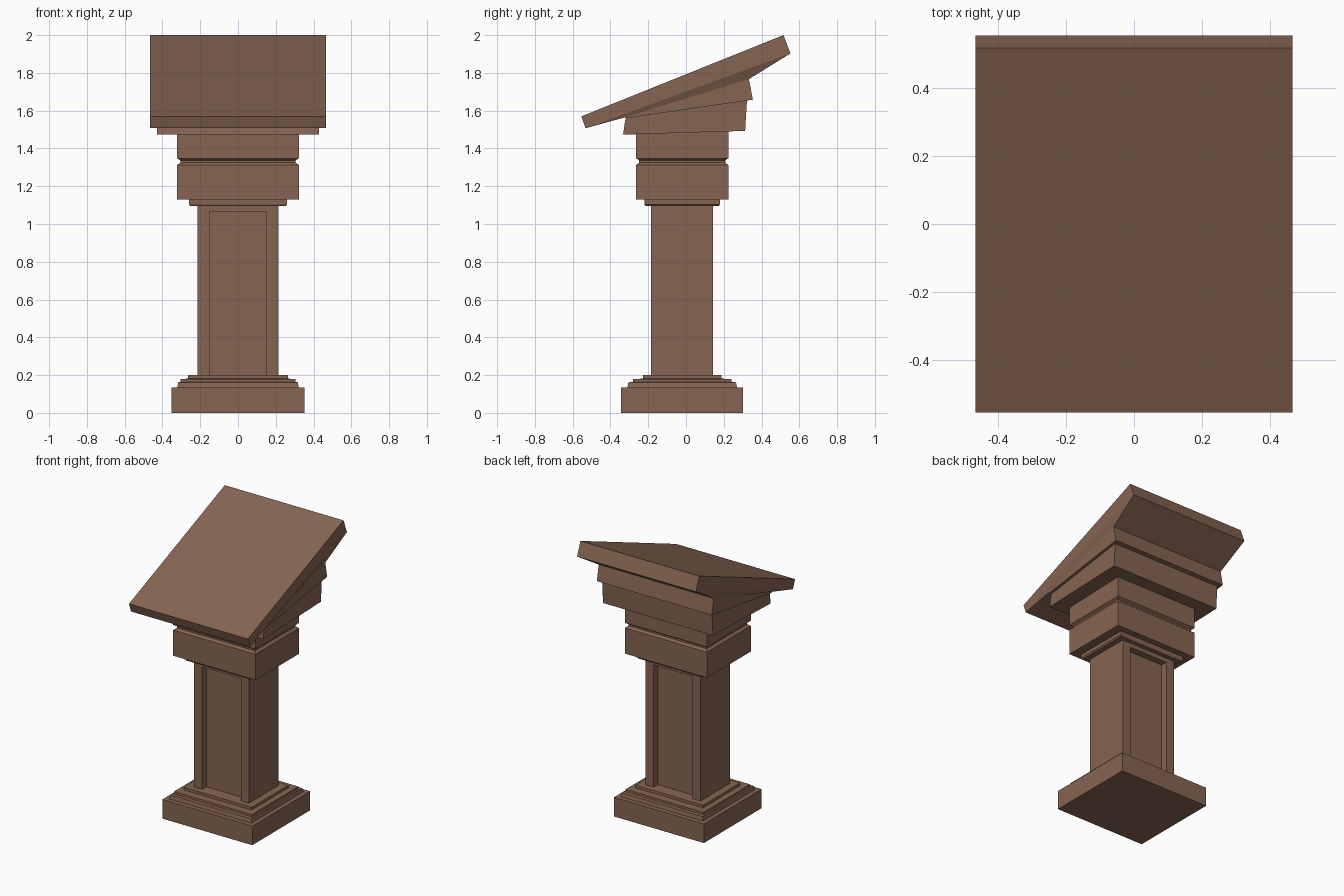
import bpy, bmesh

if "Cube" in bpy.data.objects:
    bpy.data.objects.remove(bpy.data.objects["Cube"])

wood = bpy.data.materials.new("brown_wood")
wood.diffuse_color = (0.24, 0.13, 0.085, 1)
wood.use_nodes = True
wood.node_tree.nodes["Principled BSDF"].inputs["Base Color"].default_value = wood.diffuse_color
YC = -0.02  # the pedestal sits slightly forward of the desk


def finish(name, bm):
    bmesh.ops.recalc_face_normals(bm, faces=bm.faces)
    me = bpy.data.meshes.new(name)
    bm.to_mesh(me)
    bm.free()
    me.materials.append(wood)
    ob = bpy.data.objects.new(name, me)
    bpy.context.collection.objects.link(ob)
    return ob


def loft(name, rings):
    """Skin four-sided rings given as (half width, front (y, z), back (y, z))."""
    bm = bmesh.new()
    loops = []
    for hx, f, b in rings:
        pts = ((-hx, *f), (hx, *f), (hx, *b), (-hx, *b))
        loops.append([bm.verts.new(p) for p in pts])
    for lo, hi in zip(loops, loops[1:]):
        for i in range(4):
            j = (i + 1) % 4
            bm.faces.new((lo[i], lo[j], hi[j], hi[i]))
    bm.faces.new(loops[0][::-1])
    bm.faces.new(loops[-1])
    return finish(name, bm)


def level(hx, hy, z):
    return hx, (YC - hy, z), (YC + hy, z)


def prism(name, outline, z0, z1):
    """Extrude a plan outline upwards."""
    bm = bmesh.new()
    face = bm.faces.new([bm.verts.new((x, y + YC, z0)) for x, y in outline])
    top = bmesh.ops.extrude_face_region(bm, geom=[face])["geom"]
    bmesh.ops.translate(bm, vec=(0, 0, z1 - z0),
                        verts=[v for v in top if isinstance(v, bmesh.types.BMVert)])
    return finish(name, bm)


# Foot: plinth and stepped moulding
loft("plinth", [level(0.352, 0.323, 0), level(0.352, 0.323, 0.135)])
loft("foot_moulding", [
    level(0.322, 0.29, 0.135), level(0.316, 0.285, 0.162), level(0.305, 0.26, 0.163),
    level(0.305, 0.26, 0.18), level(0.265, 0.207, 0.181), level(0.265, 0.207, 0.2)])

# Shaft: H-shaped plan gives the recessed front and back panels
W, D, PW, PD = 0.215, 0.164, 0.152, 0.117
quarter = [(W, D), (PW, D), (PW, PD)]
half = quarter + [(-x, y) for x, y in quarter[::-1]]
prism("shaft", half + [(-x, -y) for x, y in half], 0.2, 1.065)
loft("shaft_head", [level(W, D, 1.065), level(W, D, 1.1)])

# Capital: necking, block, groove, upper block
loft("capital", [
    level(0.252, 0.194, 1.095), level(0.26, 0.2, 1.104), level(0.26, 0.2, 1.13),
    level(0.322, 0.244, 1.13), level(0.322, 0.244, 1.312),
    level(0.305, 0.228, 1.325), level(0.305, 0.228, 1.337),
    level(0.322, 0.244, 1.348), level(0.322, 0.244, 1.49)])

# Wedges that tilt the desk
loft("lower_wedge", [
    (0.43, (-0.333, 1.473), (0.313, 1.493)),
    (0.43, (-0.32, 1.563), (0.323, 1.655))])
loft("upper_wedge", [
    (0.45, (-0.315, 1.56), (0.354, 1.658)),
    (0.45, (-0.318, 1.566), (0.333, 1.767))])

# Sloping desk top with tapered underside
loft("desk_top", [
    (0.45, (-0.318, 1.566), (0.333, 1.767)),
    (0.465, (-0.532, 1.507), (0.553, 1.903)),
    (0.465, (-0.554, 1.57), (0.516, 2.0))])
